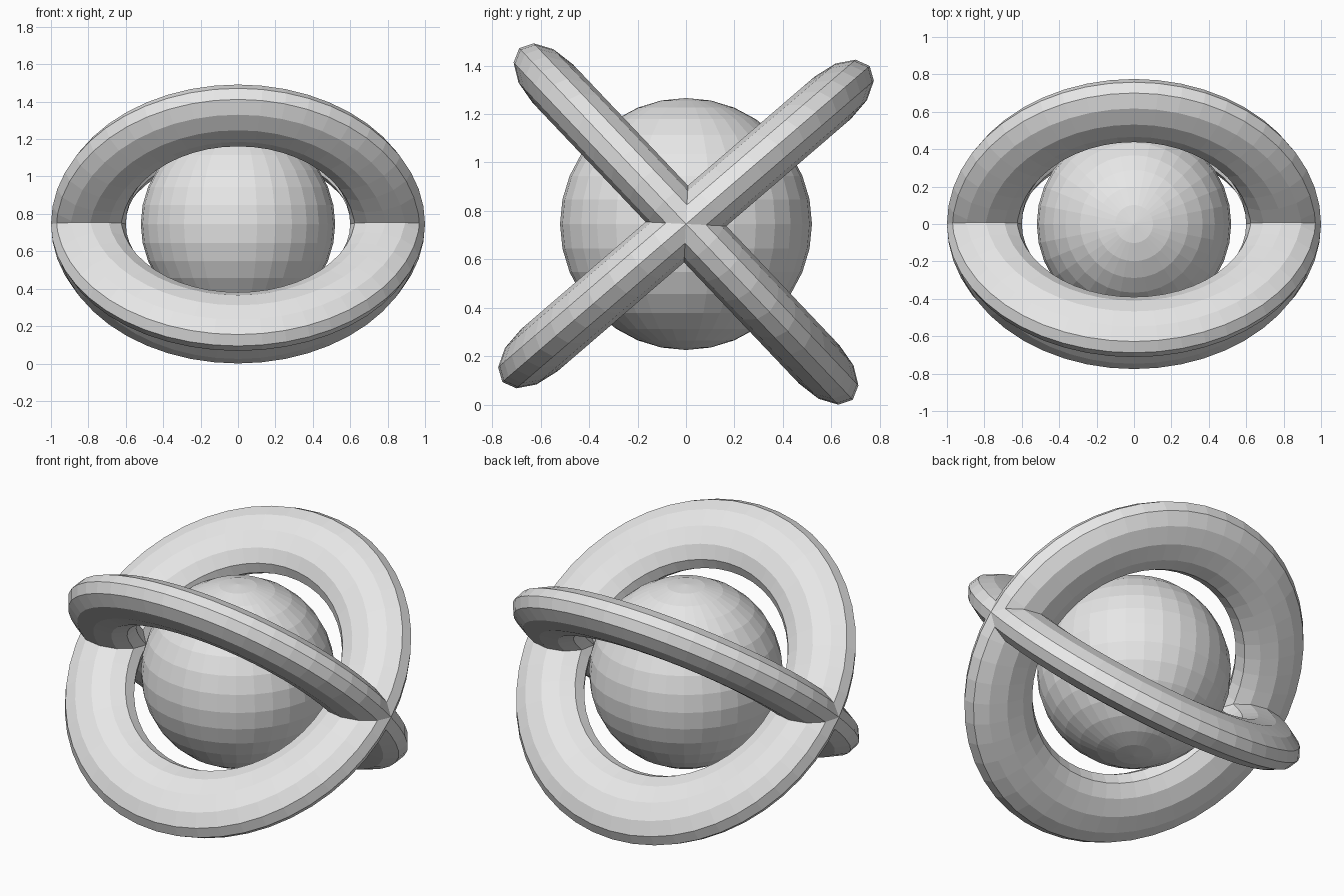
import bpy
from math import radians

if "Cube" in bpy.data.objects:
    bpy.data.objects.remove(bpy.data.objects["Cube"], do_unlink=True)

CENTRE = (0, 0, 0.746)

# Single plain grey
grey = bpy.data.materials.new("plain_grey")
grey.use_nodes = True
colour = (0.8, 0.8, 0.8, 1)
grey.diffuse_color = colour
grey.node_tree.nodes["Principled BSDF"].inputs["Base Color"].default_value = colour


def finish(name):
    obj = bpy.context.object
    obj.name = name
    obj.data.materials.append(grey)
    bpy.ops.object.shade_flat()
    return obj


def ring(name, tilt):
    """Flattened torus tipped about the x axis."""
    bpy.ops.mesh.primitive_torus_add(
        major_radius=0.8, minor_radius=0.2,
        major_segments=48, minor_segments=12,
        location=CENTRE, rotation=(radians(tilt), 0, 0))
    obj = finish(name)
    obj.scale.z = 0.575
    return obj


# Central ball
bpy.ops.mesh.primitive_uv_sphere_add(
    radius=0.52, segments=32, ring_count=16, location=CENTRE)
finish("central_ball")

# Two crossing rings
ring("front_high_ring", -46.5)
ring("back_high_ring", 40.7)
